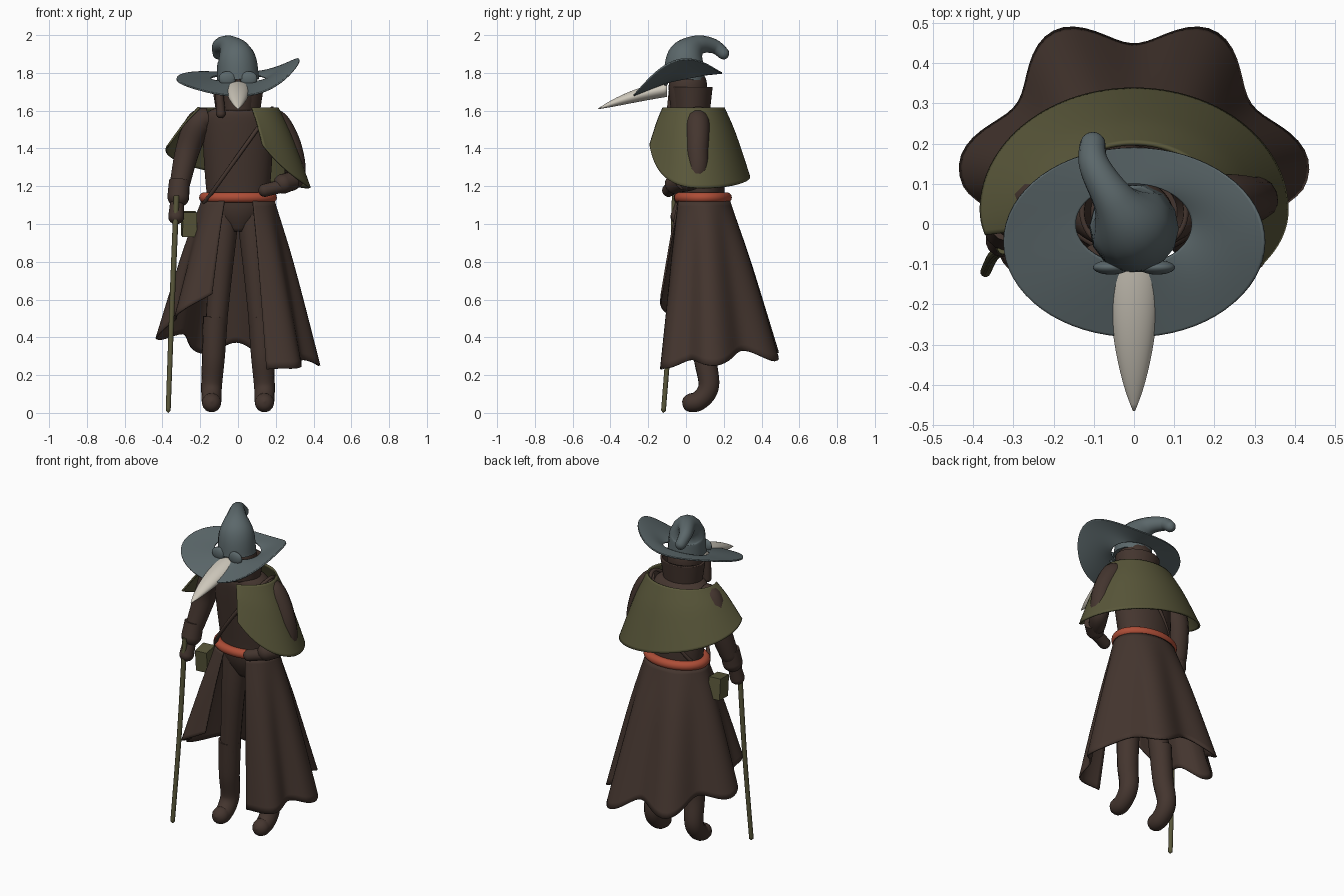
import bpy, bmesh
from math import sin, cos, radians, sqrt, tau
from mathutils import Vector

cube = bpy.data.objects.get("Cube")
if cube:
    bpy.data.objects.remove(cube)


def material(name, *rgb):
    mat = bpy.data.materials.new(name)
    mat.use_nodes = True
    mat.diffuse_color = (*rgb, 1)
    shader = mat.node_tree.nodes["Principled BSDF"]
    shader.inputs["Base Color"].default_value = (*rgb, 1)
    return mat


brown = material("brown cloth", 0.058, 0.036, 0.028)
olive = material("olive cloth", 0.1, 0.095, 0.042)
grey = material("blue grey felt", 0.105, 0.137, 0.145)
bone = material("pale bone", 0.62, 0.58, 0.5)
rust = material("rust red", 0.42, 0.075, 0.038)


def spline(points, count):
    """Resample control points along a smooth curve."""
    last = len(points) - 1
    result = []
    for step in range(count):
        place = step * last / (count - 1)
        index = min(int(place), last - 1)
        t = place - index
        a, b, c, d = (Vector(points[min(max(index + shift, 0), last)])
                      for shift in (-1, 0, 1, 2))
        result.append(b + (c - a) * t / 2 + (a - b * 2.5 + c * 2 - d / 2) * t * t
                      + (b * 3 - a - c * 3 + d) * t ** 3 / 2)
    return result


def link(name, data, mat):
    obj = bpy.data.objects.new(name, data)
    bpy.context.collection.objects.link(obj)
    data.materials.append(mat)
    return obj


def loft(name, rings, mat, closed=True, thickness=0):
    """Skin a surface through rings; solid unless a thickness is given."""
    columns = [spline(column, 20) for column in zip(*rings)]
    bm = bmesh.new()
    grid = [[bm.verts.new(point) for point in column] for column in columns]
    pairs = list(zip(grid, grid[1:]))
    if closed:
        pairs.append((grid[-1], grid[0]))
    for left, right in pairs:
        for low in range(len(left) - 1):
            high = low + 1
            bm.faces.new((left[low], right[low], right[high], left[high]))
    if not thickness:
        for end in (0, -1):
            bm.faces.new([column[end] for column in grid])
    bmesh.ops.recalc_face_normals(bm, faces=bm.faces)
    mesh = bpy.data.meshes.new(name)
    bm.to_mesh(mesh)
    bm.free()
    mesh.shade_smooth()
    obj = link(name, mesh, mat)
    if thickness:
        solid = obj.modifiers.new("thickness", "SOLIDIFY")
        solid.thickness = thickness
        solid.offset = 0


def tube(name, mat, points, radii, cyclic=False):
    """Round tube along a path; an open one ends in a rounded tip."""
    curve = bpy.data.curves.new(name, "CURVE")
    curve.dimensions = "3D"
    curve.bevel_depth = 1
    curve.bevel_resolution = 5
    curve.use_fill_caps = True
    path = points if cyclic else spline(points, 50)
    widths = spline([(radius, 0) for radius in radii], len(path))
    line = curve.splines.new("POLY")
    line.points.add(len(path) - 1)
    for knot, place, width in zip(line.points, path, widths):
        knot.co = (*place, 1)
        knot.radius = width.x
        if not cyclic:
            gap = min((path[-1] - place).length / width.x, 1)
            knot.radius *= max(sqrt(1 - (1 - gap) ** 2), 0.05)
    line.use_cyclic_u = cyclic
    line.use_smooth = True
    link(name, curve, mat)


def angles(start, end, count=97):
    step = (end - start) / (count - 1)
    return [radians(start + step * index) for index in range(count)]


around = [tau * index / 64 for index in range(64)]


def ellipse(turns, width, depth, z, y=0):
    return [Vector((width * cos(a), y + depth * sin(a), z)) for a in turns]


def drape(name, mat, turns, top, hem, flare):
    """Hanging cloth from a level top edge to a hem given by a rule."""
    last = len(turns) - 1
    bottom = [Vector(hem(a, index / last)) for index, a in enumerate(turns)]
    rings = []
    for drop in (0, 0.3, 0.6, 1):
        ring = []
        for high, low in zip(top, bottom):
            point = high.lerp(low, drop ** flare)
            point.z = high.z + (low.z - high.z) * drop
            ring.append(point)
        rings.append(ring)
    loft(name, rings, mat, closed=False, thickness=0.01)


# Torso, head and collar
torso = [(0.96, 0.05, 0.09), (1.06, 0.14, 0.09), (1.2, 0.17, 0.09),
         (1.5, 0.185, 0.06), (1.6, 0.15, 0.04), (1.62, 0.05, 0.03)]
loft("torso", [ellipse(around, width, 0.03 + width * 0.5, z, y)
               for z, width, y in torso], brown)
loft("head", [ellipse(around, width, width, z, 0.01)
              for z, width in ((1.6, 0.09), (1.75, 0.1), (1.84, 0.05))], brown)
loft("collar", [ellipse(around, 0.11, 0.09, 1.59, 0.03),
                ellipse(around, 0.13, 0.105, 1.725, 0.03)], brown, thickness=0.012)
tube("collar_flap", brown, [(-0.1, -0.07, 1.72), (-0.09, -0.08, 1.56)], (0.02, 0.026))

# Legs and boots
for side, label in ((1, "left"), (-1, "right")):
    tube(label + "_trouser", brown, [(side * 0.07, 0.09, 1.08), (side * 0.09, 0.08, 0.8),
                                     (side * 0.12, 0.09, 0.4)], (0.08, 0.055))
    ankle = side * 0.14
    tube(label + "_boot", brown, [(side * 0.12, 0.09, 0.51), (side * 0.13, 0.1, 0.3),
                                  (ankle, 0.12, 0.14), (ankle, 0.06, 0.06),
                                  (ankle, -0.02, 0.06)], (0.066, 0.055, 0.05))

# Arms, cuffs and hands
tube("right_sleeve", brown, [(-0.15, 0.05, 1.56), (-0.21, 0.05, 1.53), (-0.27, 0.06, 1.38),
                             (-0.32, 0, 1.15)], (0.055, 0.07, 0.065, 0.05))
tube("right_cuff", brown, [(-0.31, 0.01, 1.23), (-0.32, -0.02, 1.09)], (0.055, 0.06))
tube("right_hand", brown, [(-0.32, -0.01, 1.15), (-0.33, -0.05, 1)], (0.035, 0.045))
tube("left_sleeve", brown, [(0.15, 0.05, 1.56), (0.21, 0.06, 1.53), (0.28, 0.06, 1.4),
                            (0.3, 0.05, 1.25), (0.23, -0.06, 1.21)],
     (0.055, 0.066, 0.06, 0.055, 0.045))
tube("left_cuff", brown, [(0.29, -0.02, 1.23), (0.2, -0.09, 1.2)], (0.05, 0.054))
tube("left_hand", brown, [(0.23, -0.07, 1.2), (0.11, -0.1, 1.17)], (0.035, 0.035))


# Open coat skirt with a scalloped hem, lifted on the right
def skirt_hem(a, t):
    fold = -cos(6.6 * (a - tau / 4))
    reach = 0.395 + 0.04 * fold
    depth = reach if sin(a) > 0 else reach * 0.65
    height = 0.23 + 0.2 * t + 0.2 * t ** 6 - 0.04 * fold * sin(t * tau / 2)
    return reach * cos(a), 0.09 + depth * sin(a), height


turns = angles(-66, 248)
drape("coat_skirt", brown, turns, ellipse(turns, 0.19, 0.14, 1.12, 0.09), skirt_hem, 0.9)


# Shoulder cape, open at the front
def cape_hem(a, t):
    depth = 0.3 if sin(a) > 0 else 0.24
    height = 1.15 + 0.27 * (t ** 2 + (1 - t) ** 8)
    return 0.38 * cos(a), 0.035 + depth * sin(a), height


turns = angles(-70, 195)
drape("cape", olive, turns, ellipse(turns, 0.21, 0.165, 1.615, 0.035), cape_hem, 0.85)

# Belt, shoulder strap and pouch
tube("belt", rust, ellipse(around, 0.178, 0.125, 1.14, 0.09), (0.028, 0.028), cyclic=True)
strap = ellipse(around, 0.18, 0.135, 1.36, 0.065)
for point in strap:
    point.z += 1.4 * point.x
tube("shoulder_strap", brown, strap, (0.011, 0.011), cyclic=True)
bpy.ops.mesh.primitive_cube_add(size=0.1, location=(-0.26, 0.05, 1), rotation=(0.1, 0, 0.1))
pouch = bpy.context.object
pouch.name = "pouch"
pouch.scale = (0.75, 1, 1.3)
pouch.data.materials.append(olive)

# Walking staff
tube("staff", olive, [(-0.325, -0.06, 1.15), (-0.35, -0.08, 0.55), (-0.37, -0.12, 0)],
     (0.015, 0.013))

# Hat brim raised on the left, and crown with a curled tip
rim = ellipse(around, 0.325, 0.235, 1.75, -0.045)
for point, a in zip(rim, around):
    point.z += 0.26 * point.y + cos(a) ** 2 * (0.08 + 0.05 * cos(a))
opening = ellipse(around, 0.145, 0.1, 1.77)
for point in opening:
    point.z += 0.2 * point.y
loft("hat_brim", [opening, rim], grey, thickness=0.008)
tube("hat_crown", grey, [(0, -0.01, 1.76), (-0.01, 0, 1.88), (-0.05, 0.06, 1.945),
                         (-0.1, 0.15, 1.94), (-0.1, 0.22, 1.88)],
     (0.112, 0.1, 0.055, 0.038, 0.03))

# Goggles
for side, label in ((1, "left"), (-1, "right")):
    bpy.ops.mesh.primitive_uv_sphere_add(radius=0.045, location=(side * 0.057, -0.108, 1.77))
    lens = bpy.context.object
    lens.name = label + "_goggle"
    lens.scale = (1, 0.4, 0.85)
    lens.data.materials.append(grey)
    lens.data.shade_smooth()

# Long curved beak
beak = []
for step in range(11):
    t = step / 10
    width = 0.064 * max(1 - t * t, 0.02) ** 0.8
    centre = Vector((0, -0.1 - 0.365 * t, 1.715 - 0.06 * t - 0.045 * t * t))
    beak.append([centre + Vector((width * cos(a), 0, width * 0.65 * sin(a))) for a in around])
loft("beak", beak, bone)
